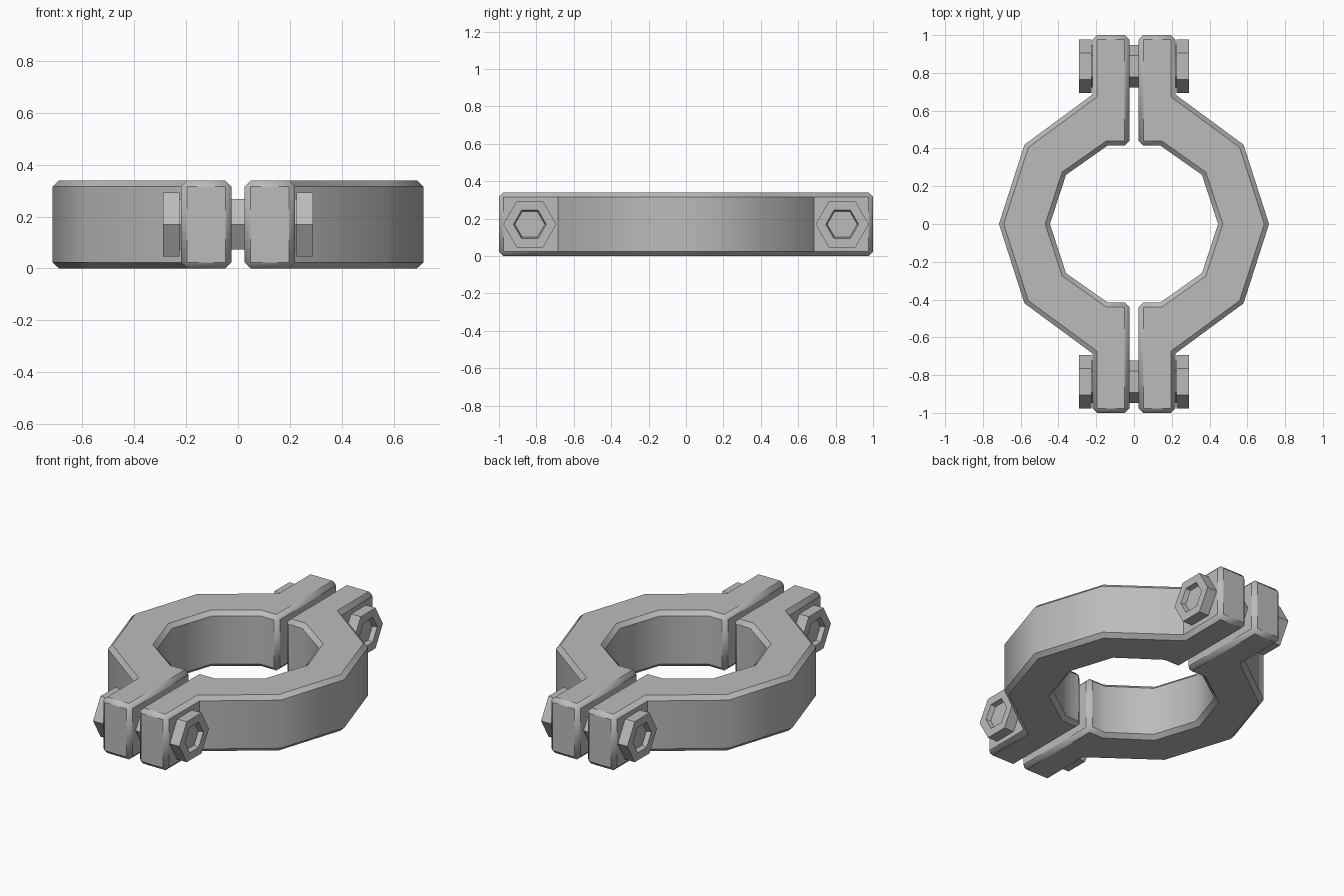
import bpy
import bmesh
from math import cos, sin, tau, radians

cube = bpy.data.objects.get("Cube")
if cube:
    bpy.data.objects.remove(cube, do_unlink=True)

HEIGHT = 0.34
LUG_Y = 0.835

steel = bpy.data.materials.new("mid grey steel")
steel.use_nodes = True
grey = (0.5, 0.5, 0.5, 1)
steel.diffuse_color = grey
steel.node_tree.nodes["Principled BSDF"].inputs["Base Color"].default_value = grey


def add_object(name, bm):
    bmesh.ops.recalc_face_normals(bm, faces=bm.faces)
    mesh = bpy.data.meshes.new(name)
    bm.to_mesh(mesh)
    bm.free()
    mesh.materials.append(steel)
    obj = bpy.data.objects.new(name, mesh)
    bpy.context.collection.objects.link(obj)
    return obj


def clamp_half(name, side):
    """Half a faceted collar with a lug at each end, chamfered on its sharp edges."""
    outer = [(0.22, 1.0), (0.22, 0.685), (0.58, 0.42)]
    inner = [(0.36, 0.26), (0.14, 0.415), (0.025, 0.415), (0.025, 1.0)]
    outline = outer + [(0.715, 0)] + [(x, -y) for x, y in reversed(outer)]
    outline += [(x, -y) for x, y in reversed(inner)] + [(0.445, 0)] + inner
    bm = bmesh.new()
    base = bm.faces.new([bm.verts.new((side * x, y, 0)) for x, y in outline])
    top = bmesh.ops.extrude_face_region(bm, geom=[base])["geom"]
    verts = [v for v in top if isinstance(v, bmesh.types.BMVert)]
    bmesh.ops.translate(bm, verts=verts, vec=(0, 0, HEIGHT))
    bmesh.ops.recalc_face_normals(bm, faces=bm.faces)
    sharp = [e for e in bm.edges if e.calc_face_angle(0) > radians(60)]
    bmesh.ops.bevel(bm, geom=sharp, offset=0.024, segments=1, affect='EDGES')
    obj = add_object(name, bm)
    bpy.ops.object.select_all(action='DESELECT')
    obj.select_set(True)
    bpy.context.view_layer.objects.active = obj
    bpy.ops.object.shade_smooth_by_angle(angle=radians(40))


def bolt(name, y):
    """Hexagonal bolt along x, with a socketed head at both ends."""
    half = [(0.262, 0.08), (0.29, 0.088), (0.29, 0.142), (0.225, 0.142), (0.225, 0.112)]
    profile = [(-x, r) for x, r in half] + half[::-1]
    bm = bmesh.new()
    rings = [[bm.verts.new((x, y + r * cos(tau * i / 6), HEIGHT / 2 + r * sin(tau * i / 6)))
              for i in range(6)] for x, r in profile]
    for a, b in zip(rings, rings[1:]):
        for i in range(6):
            j = (i + 1) % 6
            bm.faces.new((a[i], a[j], b[j], b[i]))
    bm.faces.new(rings[0])
    bm.faces.new(rings[-1])
    add_object(name, bm)


# Collar halves
clamp_half("left_clamp_half", 1)
clamp_half("right_clamp_half", -1)

# Bolts through the lugs
bolt("front_bolt", -LUG_Y)
bolt("back_bolt", LUG_Y)
